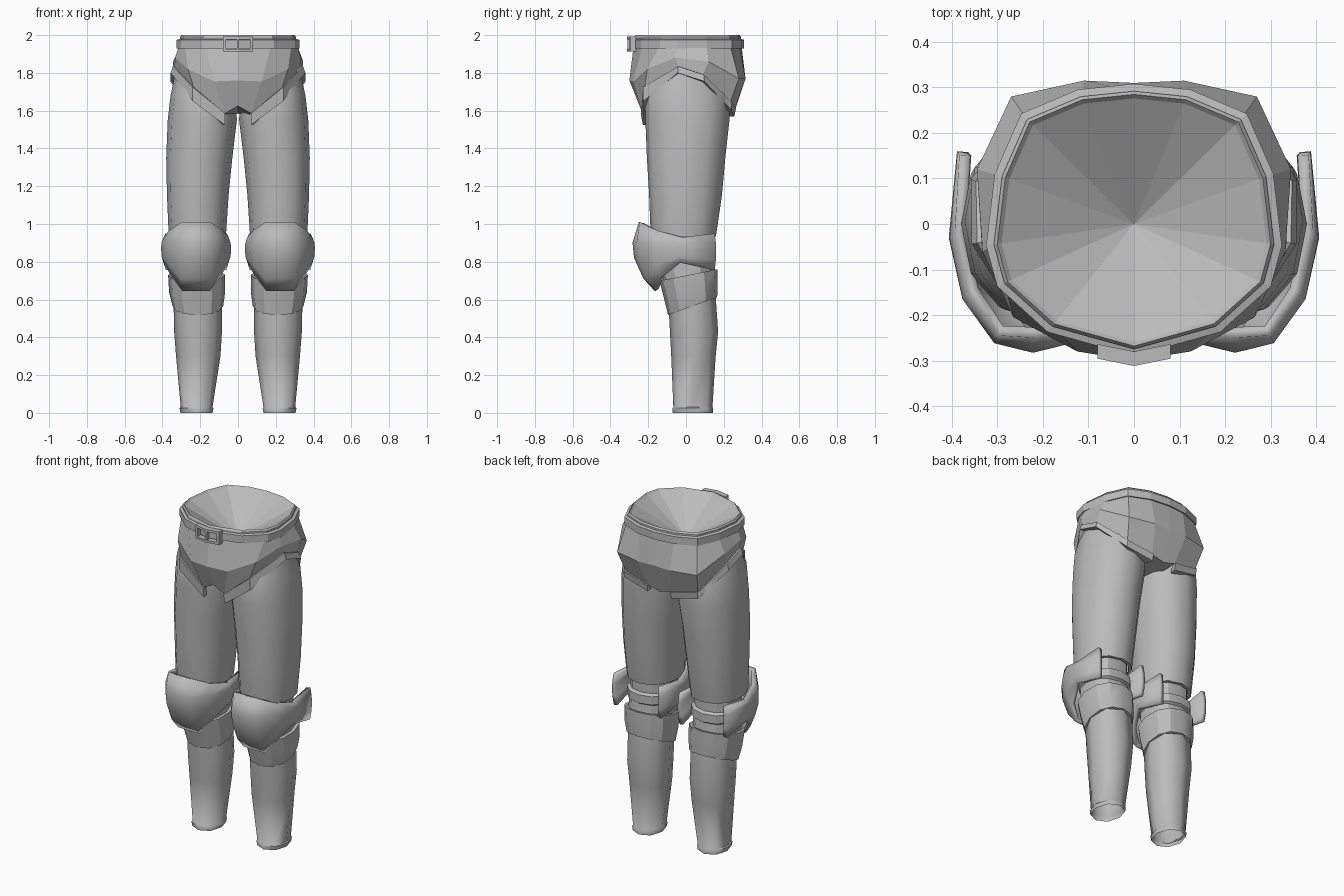
import bpy, bmesh, math
from mathutils import Vector

if "Cube" in bpy.data.objects:
    bpy.data.objects.remove(bpy.data.objects["Cube"])

grey = bpy.data.materials.new("plain grey")
grey.diffuse_color = (0.5, 0.5, 0.5, 1)
grey.use_nodes = True
grey.node_tree.nodes["Principled BSDF"].inputs["Base Color"].default_value = grey.diffuse_color


def make(name, verts, faces, smooth=None, mirror=False, solid=0, recalc=True):
    """Object from points and faces, with optional thickness, mirror and smoothing."""
    me = bpy.data.meshes.new(name)
    me.from_pydata([tuple(v) for v in verts], [], faces)
    if recalc:
        bm = bmesh.new()
        bm.from_mesh(me)
        bmesh.ops.recalc_face_normals(bm, faces=bm.faces)
        bm.to_mesh(me)
        bm.free()
    me.materials.append(grey)
    ob = bpy.data.objects.new(name, me)
    bpy.context.collection.objects.link(ob)
    if smooth:
        bpy.ops.object.select_all(action='DESELECT')
        ob.select_set(True)
        bpy.context.view_layer.objects.active = ob
        bpy.ops.object.shade_smooth_by_angle(angle=math.radians(smooth))
    if solid:
        m = ob.modifiers.new("thickness", 'SOLIDIFY')
        m.thickness, m.offset = solid, -1
    if mirror:
        m = ob.modifiers.new("mirror", 'MIRROR')
        m.use_mirror_merge = False
    return ob


def grid(rows, cols, wrap):
    """Quads joining consecutive rows of points."""
    return [(r * cols + c, r * cols + (c + 1) % cols,
             (r + 1) * cols + (c + 1) % cols, (r + 1) * cols + c)
            for r in range(rows - 1) for c in range(cols if wrap else cols - 1)]


def soft(v):
    """Makes an oval slightly boxy."""
    return math.copysign(abs(v) ** .92, v) if abs(v) > 1e-6 else 0


def loft(name, sections, n=12, smooth=40):
    """Open tube through oval sections (z, x0, x1, y0, y1, tilt), mirrored to both legs."""
    verts = []
    for z, x0, x1, y0, y1, tilt in sections:
        for i in range(n):
            a = 2 * math.pi * i / n
            dy = (y1 - y0) / 2 * soft(math.sin(a))
            verts.append(((x0 + x1) / 2 + (x1 - x0) / 2 * soft(math.cos(a)),
                          (y0 + y1) / 2 + dy, z + tilt * dy))
    return make(name, verts, grid(len(sections), n, True), smooth, True, recalc=False)


def both(half):
    """Full ring from a half that runs front centre to back centre."""
    return half + [(-p[0], *p[1:]) for p in half[-2:0:-1]]


# Waist outline, half, front to back
waist = [(0, -.275), (.18, -.225), (.285, -.13), (.308, -.045),
         (.29, .105), (.235, .23), (.117, .28), (0, .292)]


def ring(s, z):
    return both([(x * s, y * s, z) for x, y in waist])


# Pelvis: waist ring, widest ring, raised hem around the leg openings
mid = both([(0, -.30, 1.76), (.125, -.28, 1.755), (.265, -.205, 1.82), (.333, -.06, 1.88),
            (.345, .12, 1.86), (.27, .28, 1.77), (.11, .315, 1.77), (0, .31, 1.77)])
hem = both([(0, -.24, 1.625), (.07, -.23, 1.585), (.235, -.218, 1.725), (.335, -.04, 1.835),
            (.338, .09, 1.79), (.245, .235, 1.645), (.08, .255, 1.61), (0, .255, 1.59)])
pel = ring(1.0, 1.96) + mid + hem
pf = grid(3, 14, True)
b = len(pel)
pel += [(.045, 0, 1.57), (0, 0, 1.585), (-.045, 0, 1.57)]
h = 28
pf += [(h, h + 1, b, b + 1), (h + 13, h, b + 1, b + 2),
       (b, h + 6, h + 7, b + 1), (b + 1, h + 7, h + 8, b + 2)]
make("pelvis", pel, pf)

# Folded trim along each leg opening: drop and inward slope per corner
trim = []
drops = [(.06, .012), (.075, .0), (.035, -.012), (.035, -.012), (.04, .005), (.04, .01)]
for (x, y, z), (drop, slope) in zip(hem[1:7], drops):
    d = Vector((x - .12, y, 0)).normalized()
    p = Vector((x, y, z))
    low = p - Vector((0, 0, drop)) - d * slope
    trim += [p - d * .025, p + d * .01, low + d * .01, low - d * .03]
make("leg_opening_trim", trim, grid(6, 4, True) + [(0, 1, 2, 3), (20, 21, 22, 23)], mirror=True)

# Waistband with a sunken cap, and the belt around it
wv = ring(1.0, 1.95) + ring(1.0, 1.99) + ring(.975, 2.0) + ring(.945, 1.99) + [(0, 0, 1.82)]
make("waistband", wv, grid(4, 14, True) + [(42 + i, 42 + (i + 1) % 14, 56) for i in range(14)],
     recalc=False)
bv = ring(.99, 1.935) + ring(1.055, 1.93) + ring(1.055, 1.975) + ring(.99, 1.98)
make("belt", bv, grid(4, 14, True))

# Buckle: four bars and a tongue, bent to follow the belt
verts, faces = [], []
bars = [(-.08, 0, 1.978, 1.992), (0, .08, 1.978, 1.992), (-.08, 0, 1.912, 1.926),
        (0, .08, 1.912, 1.926), (-.08, -.064, 1.926, 1.978), (.064, .08, 1.926, 1.978),
        (-.006, .006, 1.926, 1.985)]
for x0, x1, z0, z1 in bars:
    k = len(verts)
    verts += [(x, y + .2 * abs(x), z) for x in (x0, x1) for y in (-.312, -.28) for z in (z0, z1)]
    faces += [tuple(k + i for i in f) for f in ((0, 1, 3, 2), (4, 6, 7, 5), (0, 4, 5, 1),
                                                (2, 3, 7, 6), (0, 2, 6, 4), (1, 5, 7, 3))]
make("buckle", verts, faces)

# Legs
loft("thigh", [(.935, .085, .345, -.165, .14, 0), (.935, .065, .365, -.183, .158, 0),
               (.965, .062, .368, -.188, .163, 0), (1.15, .05, .376, -.195, .19, 0),
               (1.35, .03, .38, -.207, .208, 0), (1.55, .006, .372, -.215, .23, 0),
               (1.68, .012, .357, -.217, .23, 0), (1.82, .04, .328, -.15, .16, 0)])
loft("knee_joint", [(.70, .085, .35, -.12, .145, 0), (.80, .085, .35, -.13, .135, 0),
                    (.81, .075, .36, -.14, .15, 0), (.86, .075, .36, -.14, .15, 0),
                    (.87, .09, .345, -.13, .13, 0), (.96, .09, .345, -.14, .13, 0)], smooth=30)
loft("shin_cuff", [(.565, .095, .33, -.08, .15, .36), (.565, .078, .347, -.095, .165, .36),
                   (.64, .068, .365, -.115, .168, .28), (.73, .068, .37, -.14, .168, .2),
                   (.73, .09, .35, -.12, .15, .2)], smooth=30)
loft("shin", [(0, .135, .305, -.07, .142, 0), (.025, .13, .31, -.072, .143, 0),
              (.03, .135, .303, -.067, .14, 0), (.3, .093, .328, -.078, .157, 0),
              (.43, .085, .338, -.085, .17, 0), (.62, .083, .342, -.095, .157, 0)], n=8, smooth=50)

# Knee pad: domed shell with wings wrapping round the sides; rows of (x, y, z) per column
cols = [
    [(0, -.25, 1.01), (0, -.283, .90), (0, -.275, .82), (0, -.225, .71), (0, -.165, .645)],
    [(.078, -.245, 1.01), (.085, -.262, .90), (.085, -.252, .82), (.08, -.21, .71),
     (.072, -.16, .645)],
    [(.143, -.15, .965), (.155, -.165, .90), (.155, -.165, .85), (.145, -.15, .785),
     (.13, -.125, .72)],
    [(.172, -.02, .93), (.183, -.03, .90), (.185, -.03, .87), (.183, -.03, .83),
     (.172, -.03, .795)],
    [(.162, .152, .95), (.166, .158, .90), (.167, .16, .86), (.166, .158, .81),
     (.16, .152, .755)]]
full = [[(-x, y, z) for x, y, z in c] for c in cols[:0:-1]] + cols
pad = [(x + .222, y, z) for c in full for x, y, z in c]
make("knee_pad", pad, grid(9, 5, False), 45, True, .025, False)
